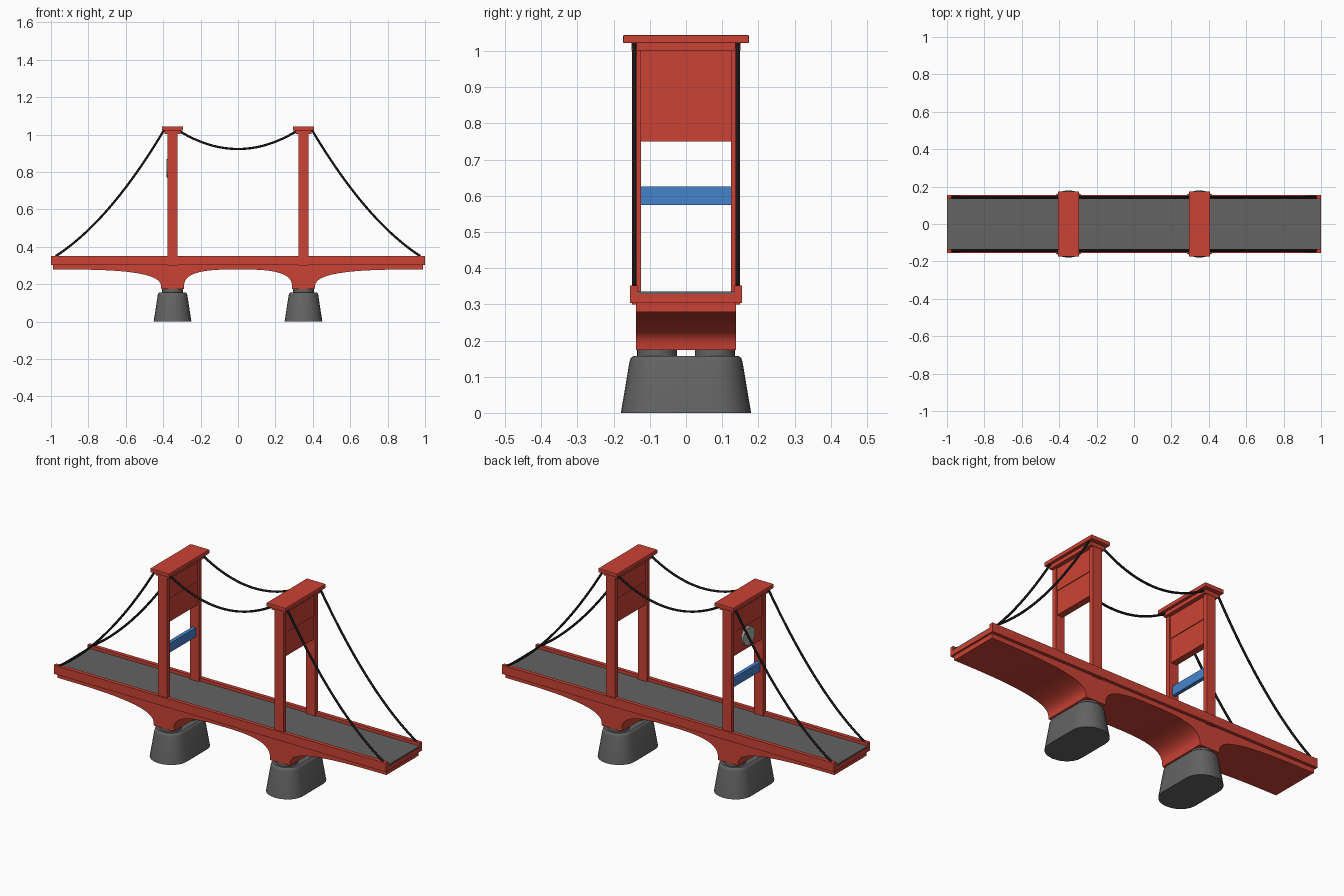
import bpy, bmesh, math
from mathutils import Matrix

if "Cube" in bpy.data.objects:
    bpy.data.objects.remove(bpy.data.objects["Cube"])


def material(name, rgb):
    m = bpy.data.materials.new(name)
    m.diffuse_color = (*rgb, 1)
    m.use_nodes = True
    m.node_tree.nodes["Principled BSDF"].inputs["Base Color"].default_value = m.diffuse_color
    return m


RED = material("red_paint", (0.6, 0.055, 0.035))
GREY = material("dark_concrete", (0.125, 0.125, 0.125))
BLACK = material("cable_black", (0.008, 0.008, 0.008))
BLUE = material("blue_paint", (0.06, 0.23, 0.6))
PALE = material("pale_grey", (0.4, 0.4, 0.36))


def finish(name, bm, mat, smooth=False, bevel=0):
    bmesh.ops.recalc_face_normals(bm, faces=bm.faces)
    mesh = bpy.data.meshes.new(name)
    bm.to_mesh(mesh)
    bm.free()
    mesh.materials.append(mat)
    ob = bpy.data.objects.new(name, mesh)
    bpy.context.collection.objects.link(ob)
    if bevel:
        mod = ob.modifiers.new("bevel", 'BEVEL')
        mod.width, mod.segments = bevel, 2
    if smooth:
        bpy.ops.object.select_all(action='DESELECT')
        ob.select_set(True)
        bpy.context.view_layer.objects.active = ob
        bpy.ops.object.shade_smooth_by_angle(angle=math.radians(35))
    return ob


def box(name, x, y, z, mat, bevel=0):
    """Box from (min, max) ranges."""
    bm = bmesh.new()
    bmesh.ops.create_cube(bm, size=1)
    for v in bm.verts:
        v.co = [r[0] if c < 0 else r[1] for c, r in zip(v.co, (x, y, z))]
    return finish(name, bm, mat, bevel=bevel)


def loft(name, rings, mat):
    """Skin a stack of equal-length closed rings, with flat ends."""
    bm = bmesh.new()
    loops = [[bm.verts.new(p) for p in ring] for ring in rings]
    n = len(loops[0])
    for a, b in zip(loops, loops[1:]):
        for i in range(n):
            j = (i + 1) % n
            bm.faces.new((a[i], a[j], b[j], b[i]))
    bm.faces.new(loops[0])
    bm.faces.new(loops[-1])
    return finish(name, bm, mat, smooth=True)


def disc(name, loc, r, depth, mat, axis='Z'):
    bm = bmesh.new()
    rot = Matrix.Rotation(math.pi / 2, 4, 'Y') if axis == 'X' else Matrix()
    bmesh.ops.create_cone(bm, cap_ends=True, segments=32, radius1=r, radius2=r,
                          depth=depth, matrix=Matrix.Translation(loc) @ rot)
    return finish(name, bm, mat, smooth=True)


def cable(name, start, end, sag, y):
    """Hanging cable between two (x, z) points."""
    cu = bpy.data.curves.new(name, 'CURVE')
    cu.dimensions = '3D'
    cu.bevel_depth, cu.bevel_resolution, cu.use_fill_caps = 0.006, 2, True
    sp = cu.splines.new('POLY')
    n = 24
    sp.points.add(n)
    for i, p in enumerate(sp.points):
        t = i / n
        x = start[0] + (end[0] - start[0]) * t
        z = start[1] + (end[1] - start[1]) * t - 4 * sag * t * (1 - t)
        p.co = (x, y, z, 1)
    sp.use_smooth = True
    cu.materials.append(BLACK)
    ob = bpy.data.objects.new(name, cu)
    bpy.context.collection.objects.link(ob)


# deck slab, road surface and kerb rails
box("deck_slab", (-1, 1), (-0.14, 0.14), (0.304, 0.328), RED)
box("road", (-0.998, 0.998), (-0.136, 0.136), (0.326, 0.335), GREY)
for s in (-1, 1):
    box("kerb_rail", (-1, 1), sorted((s * 0.134, s * 0.155)), (0.304, 0.352), RED)

# girder with arches flaring down to the piers
N = 16


def flare(x0, reach):
    pts = []
    for i in range(N + 1):
        u = math.pi / 2 * i / N
        c = max(math.cos(u), 0) ** (2 / 3)
        pts.append((x0 + reach * (1 - c), 0.174 + 0.105 * math.sin(u) ** (2 / 3)))
    return pts


half = flare(0.29, -0.29)[::-1] + flare(0.41, 0.58)
outline = half + [(0.99, 0.31), (-0.99, 0.31)] + [(-x, z) for x, z in half[:0:-1]]
loft("arched_girder", [[(x, y, z) for x, z in outline] for y in (-0.138, 0.138)], RED)


# piers: tapered with rounded ends
def pier_ring(cx, hx, hy, z):
    ring = []
    straight = hy - hx * 0.9
    for s in (1, -1):
        for i in range(13):
            a = math.pi * i / 12
            ring.append((cx + s * hx * math.cos(a),
                         s * (straight + hx * 0.9 * math.sin(a)), z))
    return ring


for cx in (-0.35, 0.35):
    loft("pier", [pier_ring(cx, 0.101, 0.18, 0), pier_ring(cx, 0.079, 0.156, 0.142),
                  pier_ring(cx, 0.076, 0.153, 0.151), pier_ring(cx, 0.069, 0.146, 0.157)], GREY)
    for y in (-0.08, 0.08):
        disc("bearing", (cx, y, 0.164), 0.055, 0.028, GREY)

    # tower: legs, upper panel, stepped cap
    for s in (-1, 1):
        box("tower_leg", (cx - 0.027, cx + 0.027), sorted((s * 0.124, s * 0.149)),
            (0.30, 1.01), RED)
    box("tower_panel", (cx - 0.018, cx + 0.018), (-0.126, 0.126), (0.75, 1.01), RED)
    box("panel_plate", (cx - 0.022, cx + 0.022), (-0.122, 0.122), (0.88, 1.0), RED)
    box("cap_step", (cx - 0.042, cx + 0.042), (-0.151, 0.151), (1.002, 1.024), RED)
    box("tower_cap", (cx - 0.057, cx + 0.057), (-0.174, 0.174), (1.022, 1.044), RED, 0.003)

# details found on the left tower only
box("blue_crossbar", (-0.36, -0.34), (-0.126, 0.126), (0.575, 0.625), BLUE)
disc("round_plate", (-0.371, 0, 0.82), 0.05, 0.02, PALE, 'X')

# suspension cables on both sides
for y in (-0.1425, 0.1425):
    cable("main_cable", (-0.312, 1.018), (0.312, 1.018), 0.095, y)
    for s in (-1, 1):
        cable("side_cable", (s * 0.975, 0.35), (s * 0.395, 1.025), 0.075, y)
